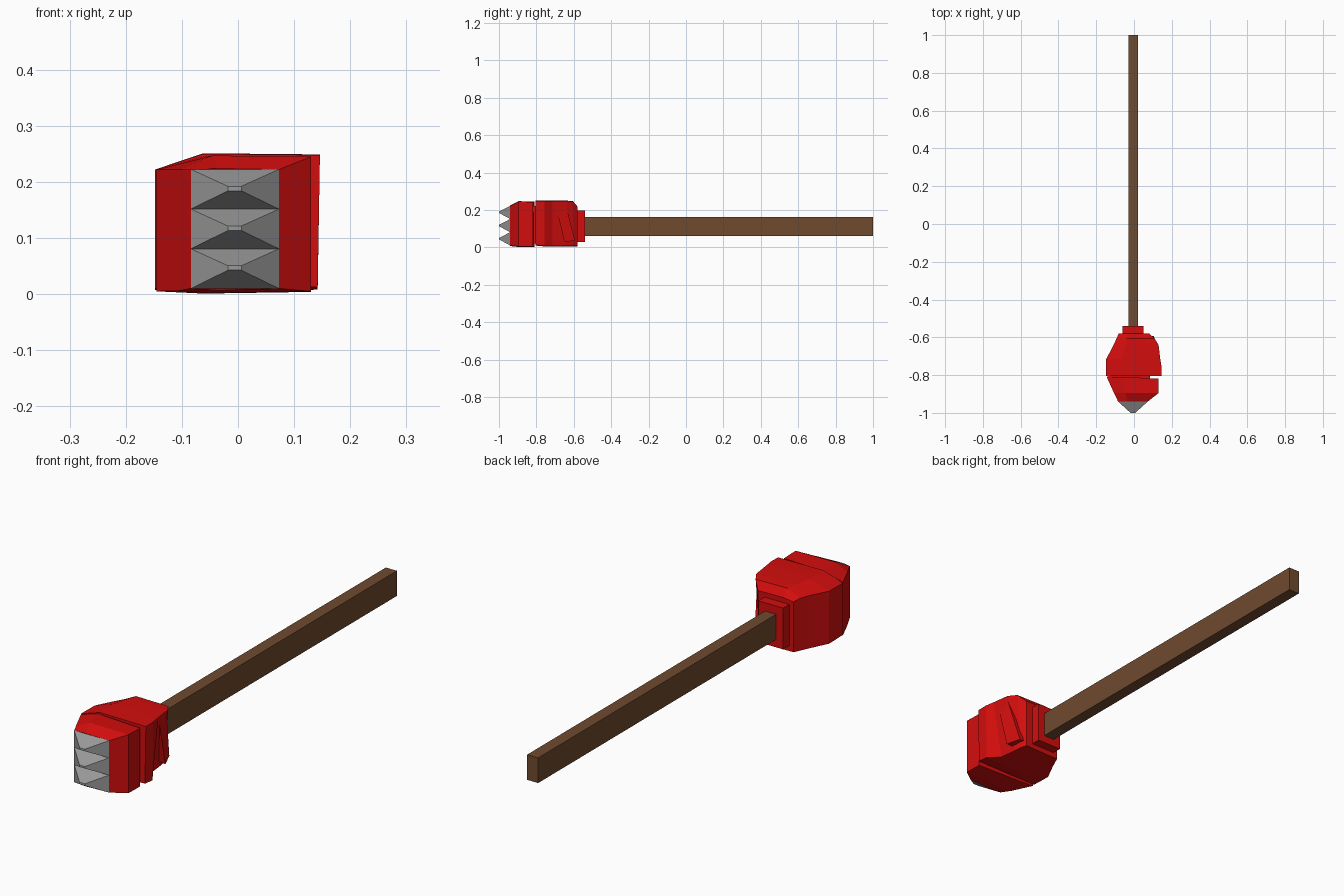
import bpy


def material(name, rgb):
    m = bpy.data.materials.new(name)
    m.diffuse_color = (*rgb, 1)
    return m


RED = material("red", (0.65, 0.004, 0.004))
BROWN = material("wood brown", (0.16, 0.07, 0.028))
GREY = material("steel grey", (0.32, 0.32, 0.32))


def loft(name, rings, mat):
    """Skin a list of equal-length point rings and cap both ends."""
    n = len(rings[0])
    verts = [p for r in rings for p in r]
    faces = [tuple(range(n)), tuple(range(len(verts) - n, len(verts)))]
    for k in range(len(rings) - 1):
        for i in range(n):
            j = (i + 1) % n
            faces.append((k * n + i, k * n + j, (k + 1) * n + j, (k + 1) * n + i))
    me = bpy.data.meshes.new(name)
    me.from_pydata(verts, [], faces)
    me.materials.append(mat)
    ob = bpy.data.objects.new(name, me)
    bpy.context.collection.objects.link(ob)
    # consistent outward normals
    import bmesh
    bm = bmesh.new()
    bm.from_mesh(me)
    bmesh.ops.recalc_face_normals(bm, faces=bm.faces)
    bm.to_mesh(me)
    bm.free()
    return ob


def rect(y, x0, x1, z0, z1):
    return [(x0, y, z0), (x1, y, z0), (x1, y, z1), (x0, y, z1)]


def hand_ring(y, xl, xr_low, xr_top, zl, zb, zt, ztl, skew=0.0):
    """Hand cross-section with sloped shoulders on the left side."""
    xm = xl * 0.42
    return [(xl, y, zl), (xm, y, zb), (xr_low, y - skew, zb + 0.003),
            (xr_top, y - skew, zt - 0.002), (xm, y, zt), (xl, y, ztl)]


# Handle and wrist cuff
loft("handle", [rect(-0.60, -0.03, 0.02, 0.06, 0.163),
                rect(1.0, -0.03, 0.02, 0.06, 0.163)], BROWN)
loft("wrist_cuff", [rect(-0.60, -0.062, 0.05, 0.028, 0.197),
                    rect(-0.54, -0.062, 0.05, 0.028, 0.197)], RED)

# Palm, recessed on the right where the thumb lies
loft("palm", [
    hand_ring(-0.805, -0.148, 0.142, 0.146, 0.010, 0.010, 0.250, 0.222),
    hand_ring(-0.757, -0.148, 0.142, 0.146, 0.008, 0.005, 0.251, 0.222),
    hand_ring(-0.715, -0.147, 0.100, 0.139, 0.007, 0.004, 0.251, 0.222),
    hand_ring(-0.640, -0.108, 0.092, 0.130, 0.006, 0.004, 0.250, 0.222),
    hand_ring(-0.605, -0.092, 0.088, 0.108, 0.006, 0.005, 0.247, 0.220),
    hand_ring(-0.580, -0.081, 0.080, 0.080, 0.006, 0.006, 0.218, 0.212),
], RED)

# Slanted thumb on the right side
thumb = [(-0.70, 0.235, 0.131), (-0.645, 0.238, 0.128),
         (-0.593, 0.035, 0.104), (-0.650, 0.030, 0.126)]
loft("thumb", [[(0.05, y, z) for y, z, x in thumb],
               [(x, y, z) for y, z, x in thumb]], RED)

# Knuckle block, with a thin core bridging the groove to the palm
loft("knuckles", [
    hand_ring(-0.940, -0.084, 0.073, 0.073, 0.010, 0.007, 0.224, 0.222),
    hand_ring(-0.895, -0.106, 0.130, 0.130, 0.006, 0.002, 0.247, 0.222),
    hand_ring(-0.809, -0.145, 0.130, 0.130, 0.005, 0.001, 0.245, 0.222, 0.010),
], RED)
loft("knuckle_core", [rect(-0.83, -0.135, 0.085, 0.02, 0.222),
                      rect(-0.78, -0.146, 0.085, 0.02, 0.222)], RED)

# Three wedge spikes stacked on the front
for i in range(3):
    z0 = 0.010 + i * 0.0708
    zc = z0 + 0.0366
    loft(f"spike_{i + 1}", [rect(-0.94, -0.084, 0.073, z0, z0 + 0.0708),
                            rect(-1.0, -0.018, 0.006, zc - 0.004, zc + 0.004)], GREY)
